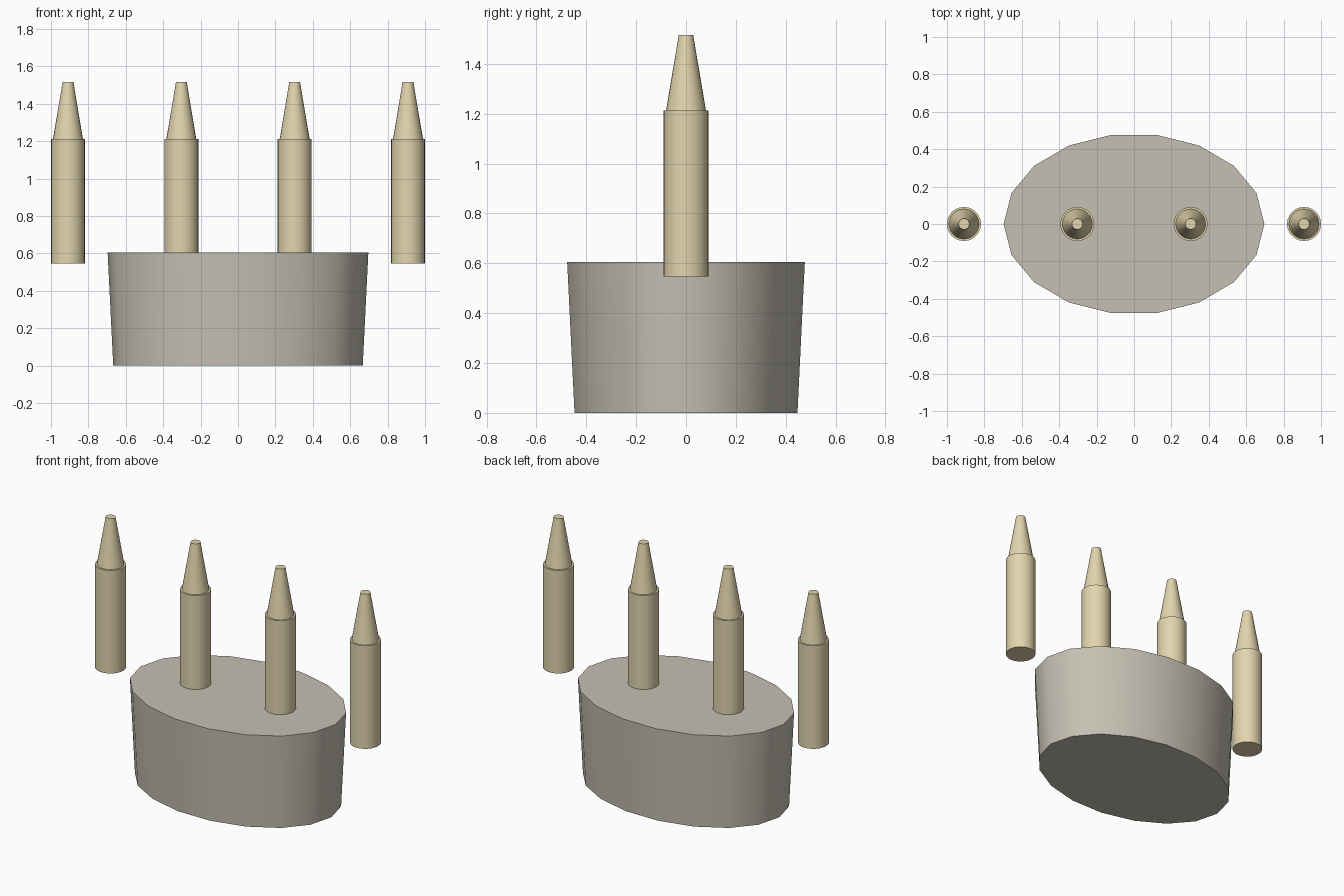
import bpy
import math

if "Cube" in bpy.data.objects:
    bpy.data.objects.remove(bpy.data.objects["Cube"])


def material(name, color):
    mat = bpy.data.materials.new(name)
    mat.diffuse_color = color
    mat.use_nodes = True
    mat.node_tree.nodes["Principled BSDF"].inputs["Base Color"].default_value = mat.diffuse_color
    return mat


def frustum(name, sides, lower, upper, z0, z1, x, mat):
    """Closed tapered solid between two ellipses given as (rx, ry)."""
    verts = []
    for (rx, ry), z in ((lower, z0), (upper, z1)):
        for i in range(sides):
            a = 2 * math.pi * i / sides
            verts.append((rx * math.cos(a), ry * math.sin(a), z))
    faces = [tuple(reversed(range(sides))), tuple(range(sides, 2 * sides))]
    for i in range(sides):
        j = (i + 1) % sides
        faces.append((i, j, sides + j, sides + i))
    mesh = bpy.data.meshes.new(name)
    mesh.from_pydata(verts, [], faces)
    mesh.materials.append(mat)
    obj = bpy.data.objects.new(name, mesh)
    obj.location.x = x
    bpy.context.collection.objects.link(obj)
    # Smooth sides, sharp rims
    bpy.ops.object.select_all(action='DESELECT')
    obj.select_set(True)
    bpy.context.view_layer.objects.active = obj
    bpy.ops.object.shade_smooth_by_angle(angle=math.radians(40))
    return obj


stone = material("stone", (0.56, 0.53, 0.45, 1))
brass = material("brass", (0.76, 0.66, 0.42, 1))

# Oval base, slightly wider at the top
frustum("base", 18, (0.667, 0.454), (0.697, 0.484), 0.0, 0.606, 0, stone)

# Row of four pegs, each a round shaft with a tapered tip
for n, x in enumerate((-0.909, -0.303, 0.303, 0.909), 1):
    frustum(f"shaft_{n}", 24, (0.091, 0.091), (0.091, 0.091), 0.547, 1.212, x, brass)
    frustum(f"tip_{n}", 24, (0.080, 0.080), (0.029, 0.029), 1.212, 1.516, x, brass)
